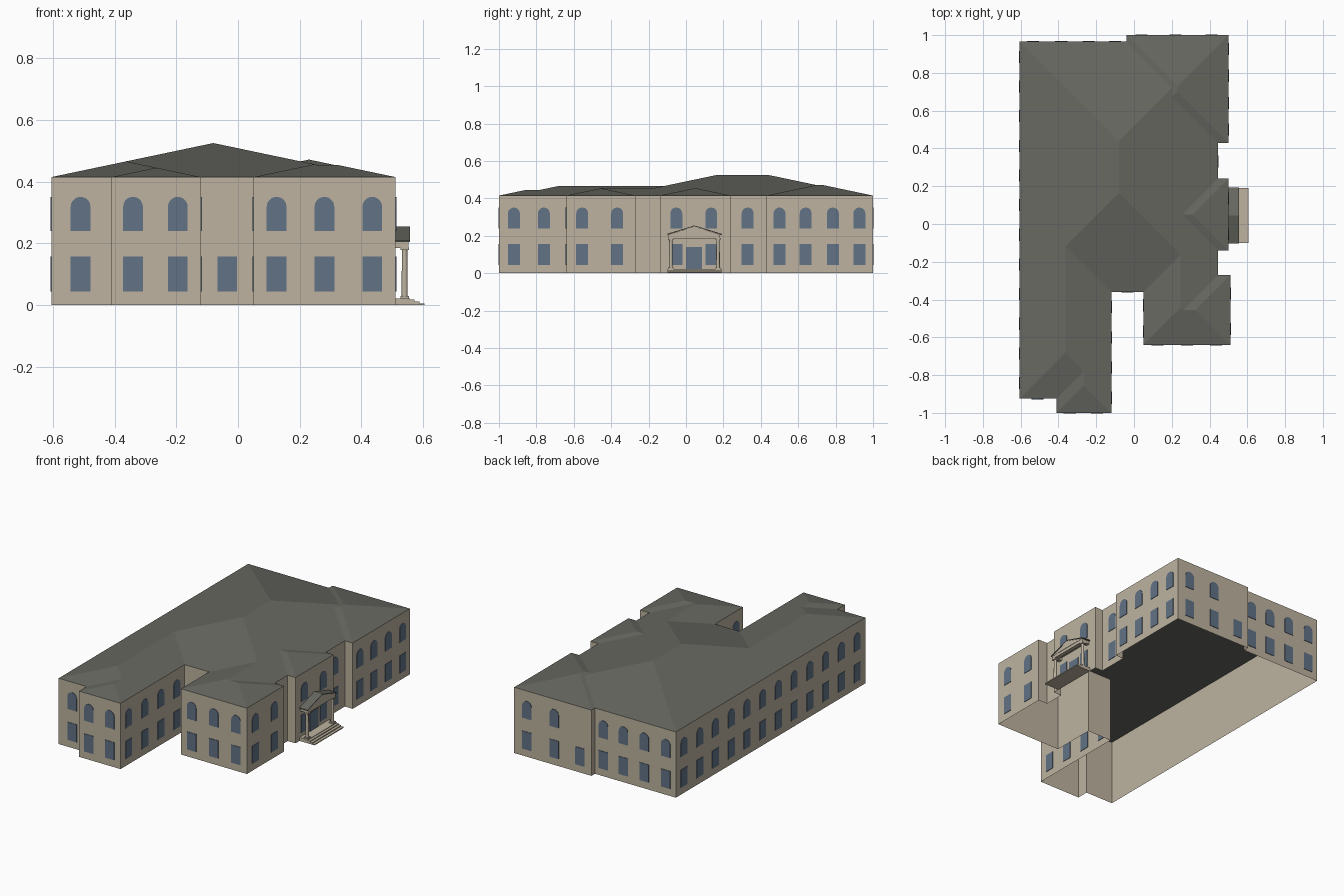
import bpy, bmesh, math
from mathutils import Vector

cube = bpy.data.objects.get("Cube")
if cube:
    bpy.data.objects.remove(cube, do_unlink=True)


def material(name, rgb):
    m = bpy.data.materials.new(name)
    m.use_nodes = True
    m.diffuse_color = (*rgb, 1)
    bsdf = next(n for n in m.node_tree.nodes if n.type == 'BSDF_PRINCIPLED')
    bsdf.inputs["Base Color"].default_value = (*rgb, 1)
    return m


STONE = material("warm_stone", (0.51, 0.45, 0.35))
SLATE = material("grey_slate", (0.135, 0.138, 0.119))
GLASS = material("blue_glass", (0.12, 0.17, 0.24))

EAVE = 0.415
PITCH = 0.21


def finish(name, bm, mat, recalc=True):
    if recalc:
        bmesh.ops.recalc_face_normals(bm, faces=bm.faces[:])
    mesh = bpy.data.meshes.new(name)
    bm.to_mesh(mesh)
    bm.free()
    mesh.materials.append(mat)
    obj = bpy.data.objects.new(name, mesh)
    bpy.context.collection.objects.link(obj)
    return obj


def box(name, x, y, z, mat):
    bm = bmesh.new()
    bmesh.ops.create_cube(bm, size=1)
    for v in bm.verts:
        v.co = [lo + (c + 0.5) * (hi - lo) for c, (lo, hi) in zip(v.co, (x, y, z))]
    return finish(name, bm, mat)


def prism(name, profile, x0, x1, mat):
    """Extrude a y-z profile along x."""
    bm = bmesh.new()
    face = bm.faces.new([bm.verts.new((x0, y, z)) for y, z in profile])
    out = bmesh.ops.extrude_face_region(bm, geom=[face])
    for v in out["geom"]:
        if isinstance(v, bmesh.types.BMVert):
            v.co.x = x1
    if not face.is_valid or len(bm.faces) < len(profile) + 2:
        bm.faces.new([v for v in bm.verts if v.co.x == x0][:len(profile)])
    return finish(name, bm, mat)


# Outer walls: one footprint, open underneath
footprint = [
    (-.605, -.925), (-.41, -.925), (-.41, -1), (-.12, -1), (-.12, -.36),
    (.05, -.36), (.05, -.64), (.51, -.64), (.51, -.27), (.445, -.27),
    (.445, -.14), (.5, -.14), (.5, .24), (.445, .24), (.445, .43),
    (.5, .43), (.5, 1), (-.04, 1), (-.04, .965), (-.605, .965)]
bm = bmesh.new()
low = [bm.verts.new((x, y, 0)) for x, y in footprint]
high = [bm.verts.new((x, y, EAVE)) for x, y in footprint]
for i in range(len(low)):
    j = (i + 1) % len(low)
    bm.faces.new((low[i], low[j], high[j], high[i]))
finish("outer_walls", bm, STONE, recalc=False)


# Hipped roofs of equal pitch that merge into each other
def hip_roof(name, x0, x1, y0, y1):
    half = min(x1 - x0, y1 - y0) / 2
    top = EAVE + half * PITCH
    bm = bmesh.new()
    a, b, c, d = [bm.verts.new((x, y, EAVE))
                  for x, y in ((x0, y0), (x1, y0), (x1, y1), (x0, y1))]
    p = bm.verts.new((x0 + half, y0 + half, top))
    q = bm.verts.new((x1 - half, y1 - half, top))
    if x1 - x0 > y1 - y0:
        sides = [(a, b, q, p), (b, c, q), (c, d, p, q), (d, a, p)]
    else:
        sides = [(a, b, p), (b, c, q, p), (c, d, q), (d, a, p, q)]
    for f in sides + [(d, c, b, a)]:
        bm.faces.new(f)
    finish(name, bm, SLATE)


hip_roof("main_roof", -.605, .445, -.36, .965)
hip_roof("west_wing_roof", -.605, -.12, -.925, .3)
hip_roof("west_wing_bay_roof", -.41, -.12, -1, -.5)
hip_roof("east_wing_roof", .05, .445, -.64, .3)
hip_roof("east_wing_bay_roof", .05, .51, -.64, -.27)
hip_roof("entrance_bay_roof", -.1, .5, -.14, .24)
hip_roof("rear_bay_roof", -.04, .5, .43, 1)

# Window plates: square-headed below, arched above
W = 0.032
square = [(-W, .045), (W, .045), (W, .157), (-W, .157)]
arched = [(-W, .24), (W, .24)] + [
    (W * math.cos(math.pi * i / 10), .319 + W * math.sin(math.pi * i / 10))
    for i in range(11)]
door = [(-.042, .02), (.042, .02), (.042, .14), (-.042, .14)]


def plates(name, normal, dist, centres, shape):
    """Thin panels on the wall plane coord = dist along the given normal."""
    n = Vector(normal)
    along = Vector((abs(n.y), abs(n.x), 0))
    base = Vector((abs(n.x), abs(n.y), 0)) * dist
    bm = bmesh.new()
    for c in centres:
        pts = [base + along * (c + u) + Vector((0, 0, z)) for u, z in shape]
        back = [bm.verts.new(p) for p in pts]
        front = [bm.verts.new(p + n * 0.003) for p in pts]
        bm.faces.new(front)
        for i in range(len(pts)):
            j = (i + 1) % len(pts)
            bm.faces.new((back[i], back[j], front[j], front[i]))
    obj = finish(name, bm, GLASS)
    # Make sure the open-backed panels face outwards
    if sum((f.normal.dot(n) for f in obj.data.polygons)) < 0:
        obj.data.flip_normals()


S, N, E, Wt = (0, -1, 0), (0, 1, 0), (1, 0, 0), (-1, 0, 0)
west_row = [.885 - .157 * i for i in range(12)]
windows = [
    ("west_wing_front", S, -.925, [-.51], True),
    ("west_wing_bay_front", S, -1, [-.34, -.195], True),
    ("court_back", S, -.36, [-.035], False),
    ("east_wing_front", S, -.64, [.125, .28, .435], True),
    ("court_west", E, -.12, [-.92, -.76, -.6, -.44], True),
    ("court_east", Wt, .05, [-.57, -.43], True),
    ("east_wing_side", E, .51, [-.555, -.368], True),
    ("entrance_bay", E, .5, [-.052, .135], True),
    ("entrance_link", E, .445, [.33], True),
    ("rear_bay_side", E, .5, [.5, .64, .785, .927], True),
    ("rear_bay_back", N, 1, [.41, .22], True),
    ("rear_bay_back_corner", N, 1, [.04], False),
    ("main_back", N, .965, [-.1, -.24, -.385, -.535], True),
    ("main_west", Wt, -.605, west_row, True)]
for name, n, dist, centres, upper in windows:
    plates(name + "_lower_windows", n, dist, centres, square)
    if upper:
        plates(name + "_upper_windows", n, dist, centres, arched)
plates("entrance_door", E, .5, [.043], door)

# Entrance porch
MID = .045
for i, (reach, top) in enumerate(((.605, .006), (.588, .012), (.572, .018), (.557, .022))):
    box(f"porch_step_{i + 1}", (.5, reach), (MID - .145, MID + .145), (0, top), STONE)
for side, name in ((-1, "right"), (1, "left")):
    y = MID + side * .126
    for part, r, z0, z1 in (("base", .014, .022, .03), ("cap", .014, .178, .187)):
        box(f"{name}_column_{part}", (.54 - r, .54 + r), (y - r, y + r), (z0, z1), STONE)
    bm = bmesh.new()
    bmesh.ops.create_cone(bm, cap_ends=True, segments=12, radius1=.01,
                          radius2=.009, depth=.15)
    bmesh.ops.translate(bm, verts=bm.verts[:], vec=(.54, y, .104))
    for f in bm.faces:
        f.smooth = len(f.verts) == 4
    finish(f"{name}_column_shaft", bm, STONE)
    box(f"{name}_porch_side_beam", (.5, .553), (y - .012, y + .012), (.186, .206), STONE)
box("porch_front_beam", (.528, .553), (MID - .138, MID + .138), (.186, .206), STONE)
prism("porch_gable", [(MID - .143, .205), (MID + .143, .205), (MID, .25)], .5, .555, STONE)
for side, name in ((-1, "right"), (1, "left")):
    prism(f"{name}_porch_roof", [(MID, .25), (MID, .255), (MID + side * .147, .21),
                                 (MID + side * .147, .205)], .5, .557, SLATE)
